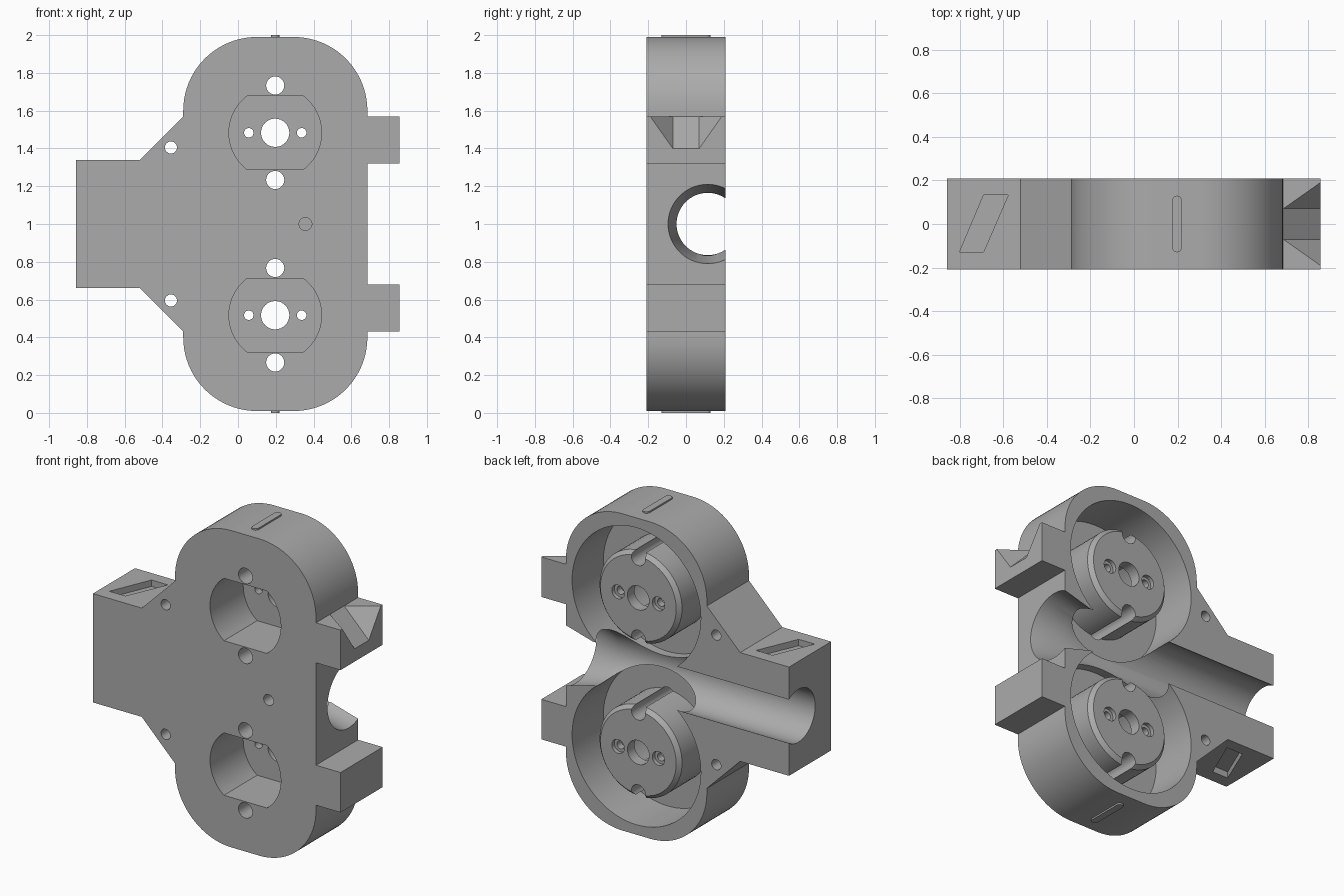
import bpy, bmesh, math
from mathutils import Vector, Matrix

if "Cube" in bpy.data.objects:
    bpy.data.objects.remove(bpy.data.objects["Cube"], do_unlink=True)

grey = bpy.data.materials.new("plain grey")
grey.use_nodes = True
COLOUR = (0.41, 0.41, 0.41, 1)
grey.diffuse_color = COLOUR
grey.node_tree.nodes["Principled BSDF"].inputs["Base Color"].default_value = COLOUR

DEPTH = 0.208     # half thickness of the housing
CX = 0.197        # x of both drum centres
DRUM_Z = 0.483    # drum centres above and below the middle
FLOOR = -0.10     # y of the drum recess floor


def finish(name, bm):
    bmesh.ops.recalc_face_normals(bm, faces=bm.faces)
    mesh = bpy.data.meshes.new(name)
    bm.to_mesh(mesh)
    bm.free()
    mesh.materials.append(grey)
    obj = bpy.data.objects.new(name, mesh)
    bpy.context.collection.objects.link(obj)
    return obj


def prism(name, points, low, high, axis="y"):
    """Extrude an outline: (x, z) along y, or (x, y) along z."""
    place = (lambda a, b, t: (a, t, b)) if axis == "y" else (lambda a, b, t: (a, b, t))
    bm = bmesh.new()
    face = bm.faces.new([bm.verts.new(place(a, b, low)) for a, b in points])
    ext = bmesh.ops.extrude_face_region(bm, geom=[face])
    verts = [g for g in ext["geom"] if isinstance(g, bmesh.types.BMVert)]
    bmesh.ops.translate(bm, verts=verts, vec=Vector(place(0, 0, high - low)))
    return finish(name, bm)


def lathe(name, profile, centre, axis="y", sides=64):
    """Solid of revolution from (radius, position) rings along an axis."""
    bm = bmesh.new()
    rings = []
    for r, t in profile:
        ring = []
        for i in range(sides):
            a = math.tau * i / sides
            u, v = r * math.cos(a), r * math.sin(a)
            p = (centre[0] + u, t, centre[1] + v) if axis == "y" else (t, centre[0] + u, centre[1] + v)
            ring.append(bm.verts.new(p))
        rings.append(ring)
    for a, b in zip(rings, rings[1:]):
        for i in range(sides):
            j = (i + 1) % sides
            bm.faces.new((a[i], a[j], b[j], b[i]))
    bm.faces.new(rings[0])
    bm.faces.new(rings[-1])
    return finish(name, bm)


def hull(name, points):
    bm = bmesh.new()
    for p in points:
        bm.verts.new(p)
    bmesh.ops.convex_hull(bm, input=bm.verts)
    return finish(name, bm)


def combine(target, tool, operation="DIFFERENCE"):
    mod = target.modifiers.new("shape", "BOOLEAN")
    mod.operation, mod.solver, mod.object = operation, "EXACT", tool
    bpy.context.view_layer.objects.active = target
    bpy.ops.object.modifier_apply(modifier=mod.name)
    bpy.data.objects.remove(tool, do_unlink=True)


def arc(cx, cy, r, start, end, steps=20):
    return [(cx + r * math.cos(math.radians(start + (end - start) * i / steps)),
             cy + r * math.sin(math.radians(start + (end - start) * i / steps)))
            for i in range(steps + 1)]


def tunnel(x, z, r, low=-0.3, high=0.3):
    combine(body, lathe("tunnel", [(r, low), (r, high)], (x, z), sides=32))


# Housing outline: upper half, then its mirror image below
upper = [(0.685, 1.32), (0.855, 1.32), (0.855, 1.57), (0.685, 1.57)]
upper += arc(0.295, 1.60, 0.39, 0, 90) + arc(0.10, 1.60, 0.39, 90, 180)
upper += [(-0.29, 1.57), (-0.52, 1.34), (-0.858, 1.34)]
body = prism("housing", upper + [(x, 2 - z) for x, z in reversed(upper)], -DEPTH, DEPTH)

# Drum recesses open to the back, with a drum standing in each
for s in (-1, 1):
    z = 1 + s * DRUM_Z
    combine(body, lathe("recess", [(0.445, FLOOR), (0.445, 0.3)], (CX, z), sides=96))

# Long bore with a flared mouth on the tab side
combine(body, lathe("bore", [(0.165, -1), (0.165, 0.5), (0.21, 0.685), (0.21, 0.8)],
                    (0.115, 1), axis="x"))

for s in (-1, 1):
    z = 1 + s * DRUM_Z
    combine(body, lathe("drum", [(0.285, FLOOR - 0.04), (0.285, 0.165), (0.262, 0.19)], (CX, z)), "UNION")
    # Double-D pocket in the front
    half = math.degrees(math.asin(0.195 / 0.245))
    outline = arc(CX, z, 0.245, -half, half) + arc(CX, z, 0.245, 180 - half, 180 + half)
    combine(body, prism("pocket", outline, -0.3, 0.12))
    # Shaft hole, pin grooves and stepped screw holes
    tunnel(CX, z, 0.075)
    for t in (-1, 1):
        tunnel(CX, z + t * 0.25, 0.048)
        tunnel(CX + t * 0.14, z, 0.025)
        tunnel(CX + t * 0.14, z, 0.043, 0.165, 0.3)
    # Small mounting hole beside the arm
    tunnel(-0.355, 1 + s * 0.405, 0.032)

# Blind hole in the front
tunnel(0.357, 1, 0.034, -0.3, -0.10)

# Skewed recesses above and below the arm
skew = [(-0.80, -0.128), (-0.69, -0.128), (-0.577, 0.132), (-0.69, 0.132)]
combine(body, prism("arm_recess", skew, 1.30, 1.5, "z"))
combine(body, prism("arm_recess", skew, 0.5, 0.70, "z"))

# Sloping notch in the upper tab
notch = []
for s in (-1, 1):
    notch += [(0.685, s * 0.07, 1.57), (0.872, s * 0.07, 1.383), (0.872, s * 0.202, 1.57),
              (0.685, s * 0.07, 1.6), (0.872, s * 0.202, 1.6)]
combine(body, hull("notch", notch))

# Raised rounded key on the top and the bottom
key = arc(CX, 0.108, 0.022, 0, 180, 10) + arc(CX, -0.108, 0.022, 180, 360, 10)
top_key = prism("top_key", key, 1.98, 2.0, "z")
bottom_key = prism("bottom_key", key, 0.0, 0.02, "z")

# Smooth round walls, crisp edges
for obj in (body, top_key, bottom_key):
    bpy.ops.object.select_all(action="DESELECT")
    obj.select_set(True)
    bpy.context.view_layer.objects.active = obj
    bpy.ops.object.shade_smooth_by_angle(angle=math.radians(25))
